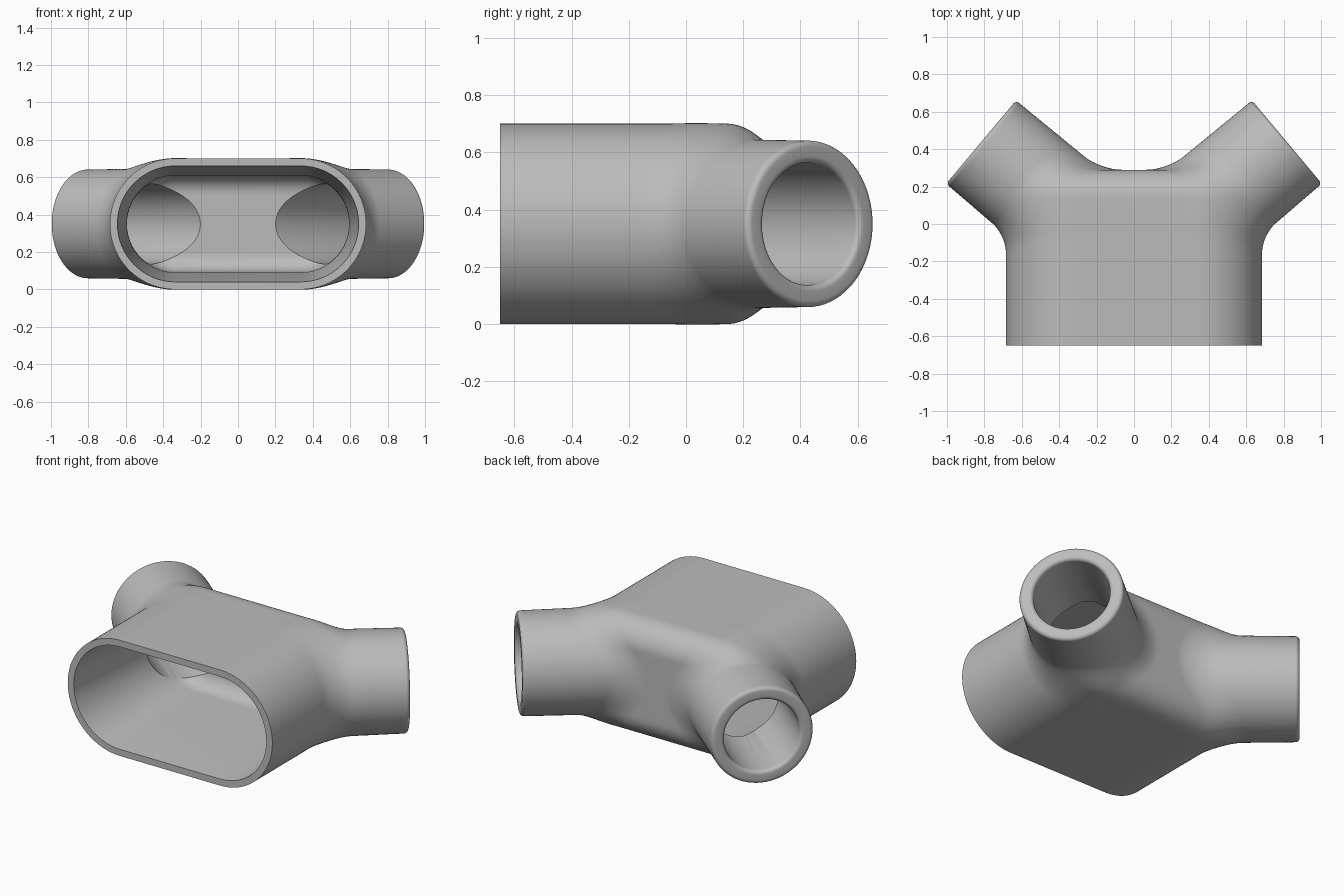
import bpy, bmesh, math
from math import hypot, cos, sin, pi
from mathutils import Vector, Matrix

if "Cube" in bpy.data.objects:
    bpy.data.objects.remove(bpy.data.objects["Cube"])

MID = 0.35                    # height of the centre plane
HALF, RAD = 0.335, 0.35       # straight half width and end radius of the body
FRONT, BACK = -0.65, 0.29
EDGE = 0.15                   # rounding of the body's back rim
FILLET = 0.07                 # blend between body and pipes
ROOT = Vector((0.335, 0.033, MID))
AXIS = Vector((0.766, 0.643, 0))
LENGTH = 0.63

grey = bpy.data.materials.new("plain grey")
grey.use_nodes = True
grey.diffuse_color = (0.5, 0.5, 0.5, 1)
grey.node_tree.nodes["Principled BSDF"].inputs["Base Color"].default_value = grey.diffuse_color


def make_object(name, bm):
    bmesh.ops.recalc_face_normals(bm, faces=bm.faces)
    mesh = bpy.data.meshes.new(name)
    bm.to_mesh(mesh)
    bm.free()
    obj = bpy.data.objects.new(name, mesh)
    bpy.context.collection.objects.link(obj)
    mesh.materials.append(grey)
    return obj


def loft(bm, rings):
    """Skin closed rings of points and cap both ends."""
    loops = [[bm.verts.new(p) for p in ring] for ring in rings]
    for a, b in zip(loops, loops[1:]):
        for i in range(len(a)):
            j = (i + 1) % len(a)
            bm.faces.new((a[i], a[j], b[j], b[i]))
    bm.faces.new(loops[0])
    bm.faces.new(loops[-1])


def stadium(y, inset, n=32):
    r = RAD - inset
    ring = []
    for side in (1, -1):
        for i in range(n + 1):
            t = -pi / 2 + pi * i / n
            ring.append((side * (HALF + r * cos(t)), y, MID + side * r * sin(t)))
    return ring


def circle(s, r, side, n=72):
    c = ROOT + AXIS * s
    across = Vector((-AXIS.y, AXIS.x, 0))
    ring = []
    for i in range(n):
        t = 2 * pi * i / n
        p = c + across * (r * cos(t)) + Vector((0, 0, r * sin(t)))
        ring.append((side * p.x, p.y, p.z))
    return ring


def along(x, y):
    return (abs(x) - ROOT.x) * AXIS.x + (y - ROOT.y) * AXIS.y


def distance(x, y, z):
    """Distance to the outer skin: rounded body blended with the mirrored pipe."""
    x, z = abs(x), z - MID
    a = hypot(max(x - HALF, 0), z) - RAD + EDGE
    b = y - BACK + EDGE
    body = min(max(a, b), 0) + hypot(max(a, 0), max(b, 0)) - EDGE
    s = along(x, y)
    across = (y - ROOT.y) * AXIS.x - (x - ROOT.x) * AXIS.y
    pipe = hypot(across, z, min(s, 0)) - 0.298 + 0.012 * max(s, 0)
    return max(FILLET, min(body, pipe)) - hypot(max(FILLET - body, 0), max(FILLET - pipe, 0))


# Outer skin: rough volumes fused, then drawn onto the blended surface
bm = bmesh.new()
loft(bm, [stadium(FRONT - 0.2, 0), stadium(BACK - 0.12, 0), stadium(BACK, 0.12)])
for side in (1, -1):
    loft(bm, [circle(0, 0.29, side), circle(LENGTH + 0.15, 0.29, side)])
fitting = make_object("pipe_fitting", bm)
bpy.context.view_layer.objects.active = fitting
fitting.select_set(True)
remesh = fitting.modifiers.new("fuse", 'REMESH')
remesh.mode = 'VOXEL'
remesh.voxel_size = 0.018
bpy.ops.object.modifier_apply(modifier="fuse")

E = 0.0005
for v in fitting.data.vertices:
    x, y, z = v.co
    if y < FRONT - 0.12 or along(x, y) > LENGTH + 0.08:
        continue
    for step in range(5):
        d = distance(x, y, z)
        if abs(d) < 0.00005:
            break
        g = Vector((distance(x + E, y, z) - d, distance(x, y + E, z) - d,
                    distance(x, y, z + E) - d)) / E
        k = d / max(g.length_squared, 0.2)
        x, y, z = x - g.x * k, y - g.y * k, z - g.z * k
    v.co = (x, y, z)

# Cutter that trims the front flat
cutters = []
bm = bmesh.new()
bmesh.ops.create_cube(bm, size=1, matrix=Matrix.Translation((0, FRONT - 0.5, MID))
                      @ Matrix.Diagonal((3, 1, 3, 1)))
cutters.append(make_object("front_trim", bm))

# Cutter for the tapered mouth and the rounded inner chamber
bm = bmesh.new()
rings = [stadium(FRONT - 0.055, 0.035), stadium(-0.1, 0.09)]
for i in range(9):
    t = pi / 2 * i / 8
    rings.append(stadium(0.1 + 0.1 * sin(t), 0.093 + 0.1 * (1 - cos(t))))
loft(bm, rings)
cutters.append(make_object("chamber_cut", bm))

# Cutters for the pipe bores, with softened lips that also trim the ends
LIP = 0.022
for name, side in (("left_bore_cut", 1), ("right_bore_cut", -1)):
    profile = [(-0.03, 0.214)]
    for i in range(7):
        t = pi / 2 * i / 6
        profile.append((LENGTH - LIP * (1 - sin(t)), 0.214 + LIP * (1 - cos(t))))
    for i in range(7):
        t = pi / 2 * i / 6
        profile.append((LENGTH - LIP * (1 - cos(t)), 0.291 - LIP * (1 - sin(t))))
    profile += [(LENGTH - LIP, 0.42), (LENGTH + 0.3, 0.42)]
    bm = bmesh.new()
    loft(bm, [circle(s, r, side) for s, r in profile])
    cutters.append(make_object(name, bm))

for cutter in cutters:
    cut = fitting.modifiers.new(cutter.name, 'BOOLEAN')
    cut.operation = 'DIFFERENCE'
    cut.solver = 'EXACT'
    cut.object = cutter
    bpy.ops.object.modifier_apply(modifier=cut.name)
for cutter in cutters:
    bpy.data.objects.remove(cutter)

# One material, smooth shading with crisp rims
fitting.data.materials.clear()
fitting.data.materials.append(grey)
for p in fitting.data.polygons:
    p.material_index = 0
bpy.ops.object.select_all(action='DESELECT')
fitting.select_set(True)
bpy.context.view_layer.objects.active = fitting
bpy.ops.object.shade_smooth_by_angle(angle=math.radians(30))
